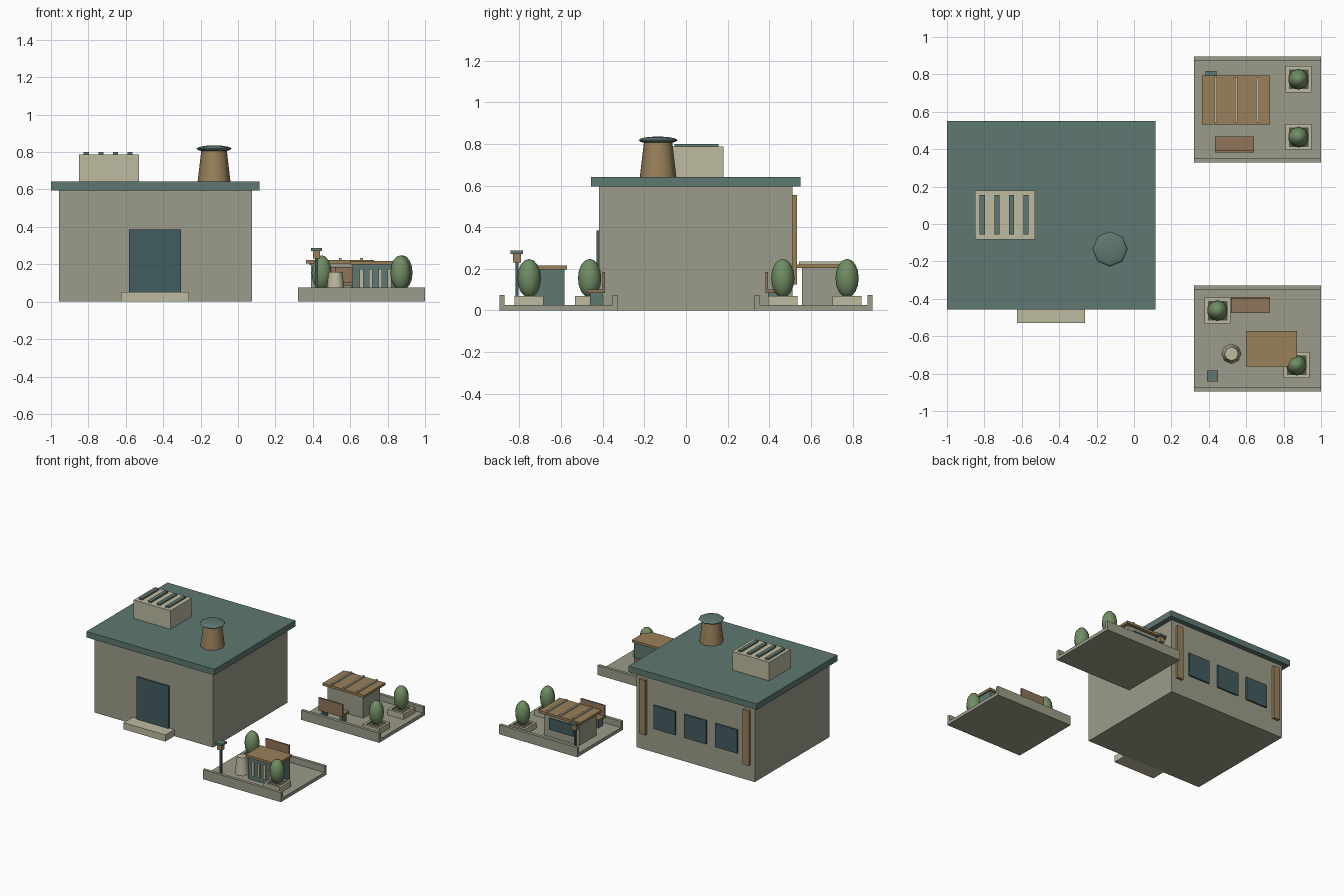
import bpy
import math

if "Cube" in bpy.data.objects:
    bpy.data.objects.remove(bpy.data.objects["Cube"])


def material(name, r, g, b):
    m = bpy.data.materials.new(name)
    m.diffuse_color = tuple((c / 255) ** 2.2 for c in (r, g, b)) + (1,)
    m.use_nodes = True
    m.node_tree.nodes["Principled BSDF"].inputs["Base Color"].default_value = m.diffuse_color
    return m


WALL = material("wall", 154, 155, 136)
TEAL = material("teal", 95, 120, 113)
GLASS = material("glass", 68, 92, 96)
CREAM = material("cream", 188, 184, 158)
WOOD = material("wood", 152, 128, 90)
BROWN = material("brown", 142, 116, 90)
SOIL = material("soil", 84, 84, 70)
LEAF = material("leaf", 112, 140, 100)


def finish(name, mat, smooth=False):
    o = bpy.context.object
    o.name = name
    o.data.materials.append(mat)
    if smooth:
        bpy.ops.object.shade_smooth_by_angle(angle=math.radians(50))
    return o


def box(name, mat, x, y, z):
    """Box from (min, max) pairs on each axis."""
    bpy.ops.mesh.primitive_cube_add(size=1, location=[sum(p) / 2 for p in (x, y, z)])
    o = finish(name, mat)
    o.scale = [p[1] - p[0] for p in (x, y, z)]
    return o


def cbox(name, mat, x, y, hx, hy, z):
    return box(name, mat, (x - hx, x + hx), (y - hy, y + hy), z)


def cone(name, mat, x, y, r1, r2, z):
    bpy.ops.mesh.primitive_cone_add(vertices=8, radius1=r1, radius2=r2, depth=z[1] - z[0],
                                    location=(x, y, sum(z) / 2))
    return finish(name, mat, True)


def ball(name, mat, x, y, z, r, h, segs, rings):
    bpy.ops.mesh.primitive_uv_sphere_add(segments=segs, ring_count=rings, radius=1, location=(x, y, z))
    o = finish(name, mat, True)
    o.scale = (r, r, h)


# main building
box("building_walls", WALL, (-0.957, 0.075), (-0.417, 0.511), (0, 0.597))
box("building_roof", TEAL, (-1, 0.115), (-0.457, 0.551), (0.595, 0.642))
box("door", GLASS, (-0.583, -0.305), (-0.429, -0.41), (0.05, 0.385))
box("door_step", CREAM, (-0.626, -0.262), (-0.53, -0.41), (0, 0.052))
for x in (-0.176, -0.445, -0.714):
    cbox("back_window", GLASS, x, 0.511, 0.095, 0.012, (0.19, 0.375))
for x in (0.01, -0.893):
    cbox("back_post", WOOD, x, 0.52, 0.027, 0.013, (0.125, 0.555))

# rooftop vent box and chimney
box("vent_box", CREAM, (-0.85, -0.53), (-0.083, 0.18), (0.64, 0.788))
for i in range(4):
    cbox("vent_slat", TEAL, -0.811 + 0.078 * i, 0.05, 0.014, 0.105, (0.785, 0.8))
cone("chimney", WOOD, -0.128, -0.134, 0.088, 0.068, (0.64, 0.81))
ball("chimney_cap", TEAL, -0.128, -0.134, 0.818, 0.094, 0.018, 8, 6)


# garden yards
def yard(y0, y1):
    box("yard_floor", WALL, (0.32, 1), (y0, y1), (0, 0.026))
    for y in (y0, y1 - 0.024):
        box("yard_curb", WALL, (0.32, 1), (y, y + 0.024), (0, 0.075))


def bush(x, y):
    for s in (-1, 1):
        cbox("planter_side", CREAM, x + s * 0.061, y, 0.009, 0.07, (0.026, 0.07))
        cbox("planter_end", CREAM, x, y + s * 0.061, 0.052, 0.009, (0.026, 0.07))
    cbox("planter_soil", SOIL, x, y, 0.053, 0.053, (0.026, 0.063))
    ball("bush", LEAF, x, y, 0.155, 0.056, 0.093, 10, 8)


def bench(x, y, side):
    """Bench with its backrest on the given y side."""
    cbox("bench_seat", BROWN, x, y, 0.104, 0.043, (0.085, 0.102))
    cbox("bench_back", BROWN, x, y + side * 0.037, 0.104, 0.006, (0.1, 0.185))
    for s in (-1, 1):
        cbox("bench_leg", TEAL, x + s * 0.08, y, 0.01, 0.03, (0.026, 0.086))


def lamp(x, y, top):
    cbox("lamp_pole", GLASS, x, y, 0.007, 0.007, (0.026, top - 0.055))
    cbox("lamp_head", WOOD, x, y, 0.019, 0.019, (top - 0.057, top - 0.014))
    cbox("lamp_cap", TEAL, x, y, 0.03, 0.03, (top - 0.015, top))


yard(-0.895, -0.328)
yard(0.328, 0.895)
for pos in ((0.447, -0.463), (0.869, -0.754), (0.88, 0.465), (0.88, 0.774)):
    bush(*pos)
bench(0.623, -0.432, 1)
bench(0.538, 0.424, -1)
lamp(0.42, -0.812, 0.287)
lamp(0.412, 0.788, 0.212)

# front kiosk with slatted face, and a tapered pot
box("front_kiosk_body", TEAL, (0.612, 0.86), (-0.75, -0.583), (0.02, 0.2))
box("front_kiosk_roof", WOOD, (0.6, 0.872), (-0.762, -0.571), (0.198, 0.217))
for i in range(4):
    cbox("kiosk_slat", CREAM, 0.66 + 0.05 * i, -0.751, 0.01, 0.008, (0.06, 0.175))
cone("pot", CREAM, 0.521, -0.694, 0.053, 0.037, (0.02, 0.16))

# back kiosk with a window and roof battens
box("back_kiosk_body", WALL, (0.39, 0.7), (0.557, 0.768), (0.02, 0.205))
box("back_kiosk_roof", WOOD, (0.364, 0.727), (0.532, 0.794), (0.203, 0.222))
box("kiosk_window", GLASS, (0.44, 0.65), (0.76, 0.777), (0.085, 0.175))
for x in (0.437, 0.546, 0.66):
    cbox("roof_batten", CREAM, x, 0.665, 0.007, 0.122, (0.22, 0.235))
